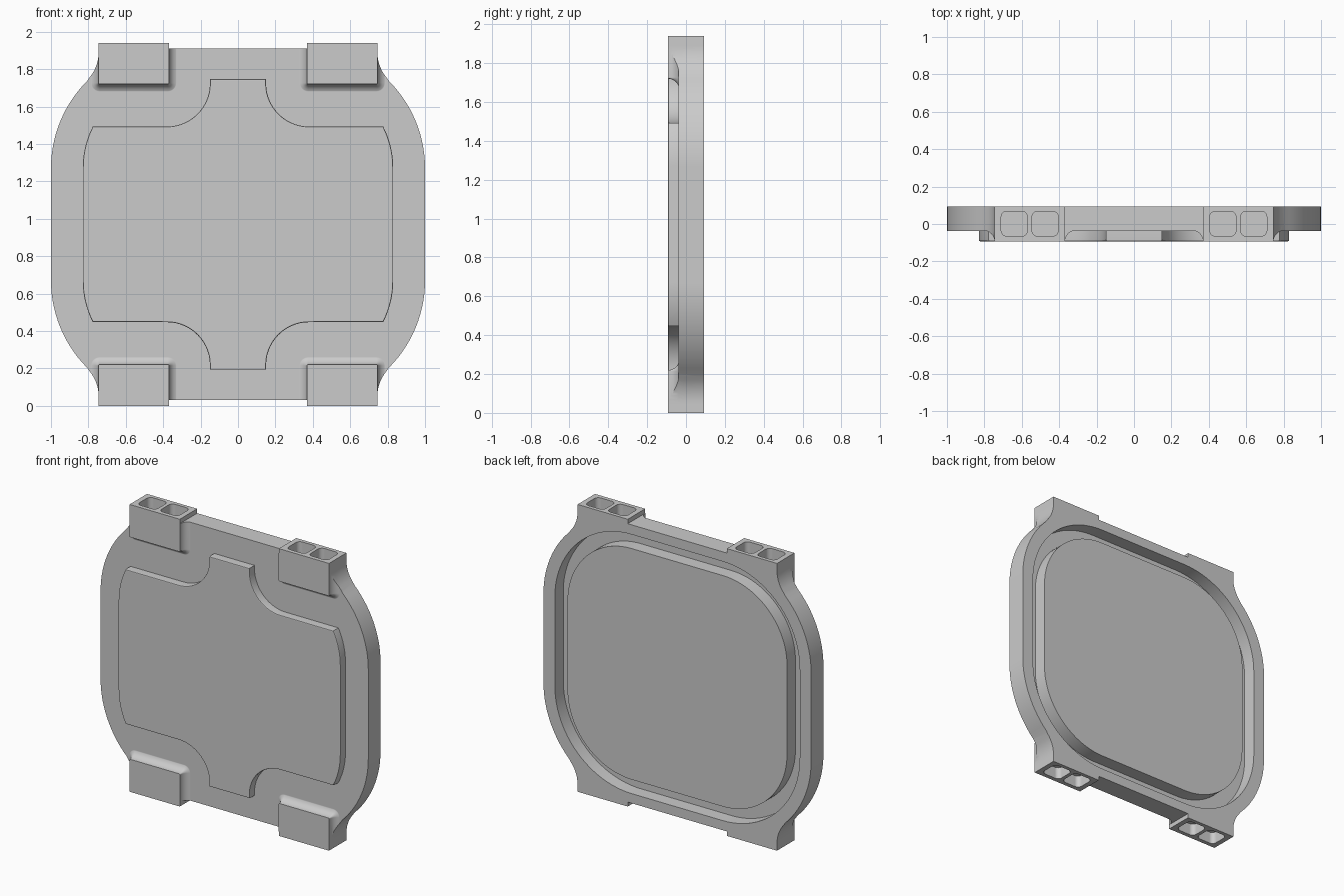
import bpy, bmesh
from math import sin, cos, radians, pi

if "Cube" in bpy.data.objects:
    bpy.data.objects.remove(bpy.data.objects["Cube"])

MID = 0.97                      # height of the symmetry plane
FRONT, FACE, BACK = -0.093, -0.038, 0.093


def arc(cx, cz, r, a0, a1, n):
    return [(cx + r * cos(radians(a0 + (a1 - a0) * i / n)),
             cz + r * sin(radians(a0 + (a1 - a0) * i / n))) for i in range(n + 1)]


def four_way(q):
    """Mirror a quarter outline (side to top) into a closed loop about the middle."""
    top = q + [(-x, z) for x, z in reversed(q)]
    return top + [(-x, -z) for x, z in top]


def rounded_rect(x0, x1, z0, z1, r, n=6):
    return (arc(x1 - r, z1 - r, r, 0, 90, n) + arc(x0 + r, z1 - r, r, 90, 180, n)
            + arc(x0 + r, z0 + r, r, 180, 270, n) + arc(x1 - r, z0 + r, r, 270, 360, n))


def loft(name, rings, bevel=0.0):
    """Skin a stack of equal-length 3D loops; optionally round the first rim."""
    bm = bmesh.new()
    loops = [[bm.verts.new(p) for p in ring] for ring in rings]
    n = len(loops[0])
    first = bm.faces.new(loops[0])
    bm.faces.new(list(reversed(loops[-1])))
    for a, b in zip(loops, loops[1:]):
        for i in range(n):
            j = (i + 1) % n
            bm.faces.new((a[i], a[j], b[j], b[i]))
    bmesh.ops.recalc_face_normals(bm, faces=bm.faces)
    if bevel:
        bmesh.ops.bevel(bm, geom=list(first.edges), offset=bevel, segments=2,
                        profile=0.5, affect='EDGES', clamp_overlap=True)
    me = bpy.data.meshes.new(name)
    bm.to_mesh(me)
    bm.free()
    ob = bpy.data.objects.new(name, me)
    bpy.context.collection.objects.link(ob)
    return ob


def prism(name, outline, y0, y1, bevel=0.0):
    return loft(name, [[(x, y, MID + z) for x, z in outline] for y in (y0, y1)], bevel)


def boolean(target, tool, op):
    m = target.modifiers.new(op, 'BOOLEAN')
    m.operation, m.object, m.solver = op, tool, 'EXACT'
    bpy.context.view_layer.objects.active = target
    bpy.ops.object.modifier_apply(modifier=m.name)
    bpy.data.objects.remove(tool)


# Plate outline: big corner arcs, concave necks and four lug ends
outline = four_way(arc(0.34, 0.30, 0.66, 0, 45, 14) + arc(0.955, 0.92, 0.21, 225, 180, 8)[1:]
                   + [(0.745, 0.97), (0.37, 0.97), (0.37, 0.94)])
plate = prism("cover_plate", outline, FACE, BACK)

# Back groove: recess cut out, flush centre platform put back
boolean(plate, prism("recess_cutter", four_way(arc(0.34, 0.30, 0.575, 0, 90, 24)), 0.003, 0.2),
        'DIFFERENCE')
boolean(plate, prism("centre_platform", four_way(arc(0.34, 0.30, 0.48, 0, 90, 24)), -0.004, BACK),
        'UNION')

# Raised front panel with top and bottom tabs
panel = four_way(arc(0.34, 0.30, 0.49, 0, 27, 8) + arc(0.38, 0.753, 0.23, 270, 180, 14)
                 + [(0.15, 0.777)])
boolean(plate, prism("front_panel", panel, FRONT, -0.03, bevel=0.008), 'UNION')

# Thick lugs with a concave fillet flowing into the plate, clipped to the outline
R = 0.058
for sx in (1, -1):
    for sz in (1, -1):
        steps = [(R - R * cos(t * pi / 16), FRONT + R * sin(t * pi / 16)) for t in range(9)]
        rings = []
        for o, y in steps + [(R, 0.0)]:
            rect = rounded_rect(0.369 - o, 0.746 + o, 0.75 - o, 1.1 + o, o + 0.006)
            rings.append([(sx * x, y, MID + sz * z) for x, z in rect])
        lug = loft("lug", rings)
        boolean(lug, prism("outline_cutter", outline, -0.2, 0.2), 'INTERSECT')
        boolean(plate, lug, 'UNION')

# Two rounded square sockets in the end of every lug
for sx in (1, -1):
    for sz in (1, -1):
        for x0, x1 in ((0.405, 0.545), (0.57, 0.71)):
            sock = rounded_rect(x0, x1, -0.065, 0.068, 0.03)
            boolean(plate, loft("socket_cutter", [[(sx * x, y, MID + sz * z) for x, y in sock]
                                                  for z in (0.89, 1.1)]), 'DIFFERENCE')

# Smooth curves, crisp edges
bpy.ops.object.select_all(action='DESELECT')
plate.select_set(True)
bpy.context.view_layer.objects.active = plate
bpy.ops.object.shade_smooth_by_angle(angle=radians(30))
wn = plate.modifiers.new("flat_faces", 'WEIGHTED_NORMAL')
wn.keep_sharp = True
